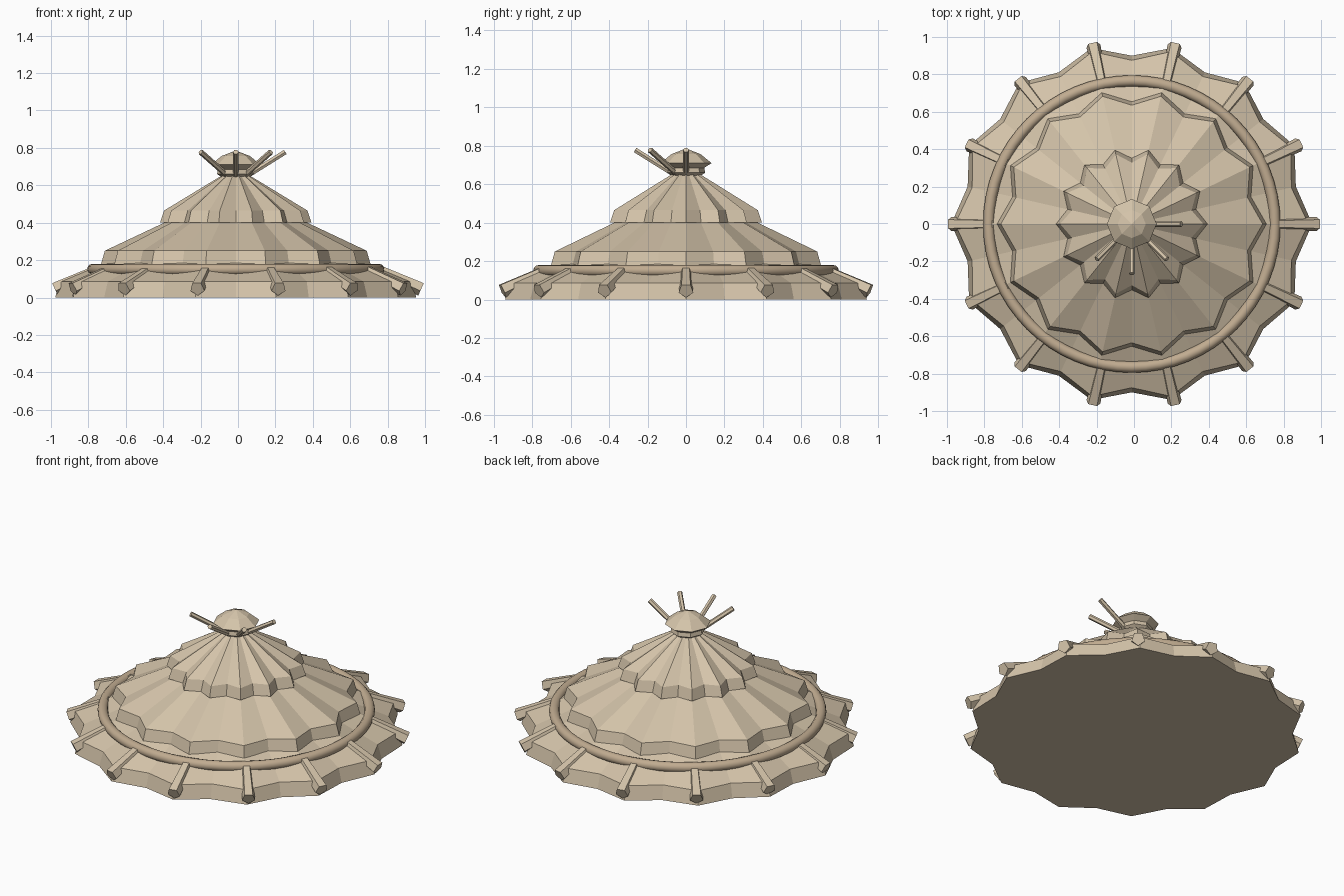
import bpy, bmesh
from math import sin, cos, pi, radians
from mathutils import Vector

cube = bpy.data.objects.get("Cube")
if cube:
    bpy.data.objects.remove(cube, do_unlink=True)

POINTS = 14
AXIS = Vector((-0.012, 0, 0))


def material(name, rgb):
    mat = bpy.data.materials.new(name)
    mat.use_nodes = True
    mat.diffuse_color = (*rgb, 1)
    mat.node_tree.nodes["Principled BSDF"].inputs["Base Color"].default_value = (*rgb, 1)
    return mat


sand = material("sand", (0.66, 0.55, 0.40))
clay = material("clay brown", (0.53, 0.41, 0.28))


def finish(name, bm, mat):
    bmesh.ops.recalc_face_normals(bm, faces=bm.faces)
    mesh = bpy.data.meshes.new(name)
    bm.to_mesh(mesh)
    bm.free()
    mesh.materials.append(mat)
    obj = bpy.data.objects.new(name, mesh)
    bpy.context.collection.objects.link(obj)
    return obj


def loft(bm, rings):
    """Skin a list of equally long point rings and close both ends."""
    loops = [[bm.verts.new(p) for p in ring] for ring in rings]
    n = len(loops[0])
    for a, b in zip(loops, loops[1:]):
        for i in range(n):
            j = (i + 1) % n
            bm.faces.new((a[i], a[j], b[j], b[i]))
    bm.faces.new(loops[0])
    bm.faces.new(loops[-1])


def star(tip, valley, z):
    return [AXIS + Vector((r * cos(a), r * sin(a), z))
            for i in range(2 * POINTS)
            for r, a in [(valley if i % 2 else tip, pi * i / POINTS)]]


def circle(r, z, sides):
    return [AXIS + Vector((r * cos(2 * pi * i / sides), r * sin(2 * pi * i / sides), z))
            for i in range(sides)]


def bar(bm, start, end, r0, r1, sides, turn):
    """Straight prism between two points."""
    along = (end - start).normalized()
    side = along.cross(Vector((0, 0, 1))).normalized()
    up = side.cross(along)
    loft(bm, [[p + (side * cos(a) + up * sin(a)) * r
               for a in (turn + 2 * pi * i / sides for i in range(sides))]
              for p, r in ((start, r0), (end, r1))])


def polar(r, angle, z):
    return Vector((r * cos(angle), r * sin(angle), z))


# Three pleated roofs: (tip radius, valley radius, height) per ring
roofs = {
    "lower_roof": [(0.965, 0.9, 0), (0.945, 0.875, 0.085), (0.68, 0.63, 0.195)],
    "middle_roof": [(0.72, 0.655, 0.18), (0.7, 0.635, 0.25), (0.34, 0.31, 0.42)],
    "upper_roof": [(0.405, 0.352, 0.40), (0.383, 0.328, 0.465), (0.07, 0.06, 0.655)],
}
for name, rings in roofs.items():
    bm = bmesh.new()
    loft(bm, [star(*ring) for ring in rings])
    finish(name, bm, sand)

# Sloping five-sided rafters
bm = bmesh.new()
for i in range(POINTS):
    a = 2 * pi * i / POINTS
    bar(bm, polar(0.745, a, 0.152), polar(0.98, a, 0.047), 0.03, 0.04, 5, -pi / 2)
finish("rafters", bm, sand)

# Round hoop over the rafters
bpy.ops.mesh.primitive_torus_add(location=AXIS + Vector((0, 0, 0.15)), major_radius=0.765,
                                 minor_radius=0.03, major_segments=64, minor_segments=12)
hoop = bpy.context.object
hoop.name = "hoop"
hoop.data.materials.append(clay)
bpy.ops.object.shade_smooth_by_angle(angle=radians(40))

# Faceted cap
bm = bmesh.new()
profile = [(0.07, 0.64), (0.1, 0.66), (0.095, 0.685), (0.133, 0.71), (0.075, 0.757), (0.002, 0.785)]
loft(bm, [circle(r, z, 8) for r, z in profile])
finish("cap", bm, sand)

# Poles leaning out from the top
bm = bmesh.new()
for i in range(4):
    a = -i * pi / 4
    bar(bm, AXIS + polar(0.06, a, 0.65), AXIS + polar(0.265, a, 0.778), 0.015, 0.015, 6, 0)
finish("poles", bm, sand)
